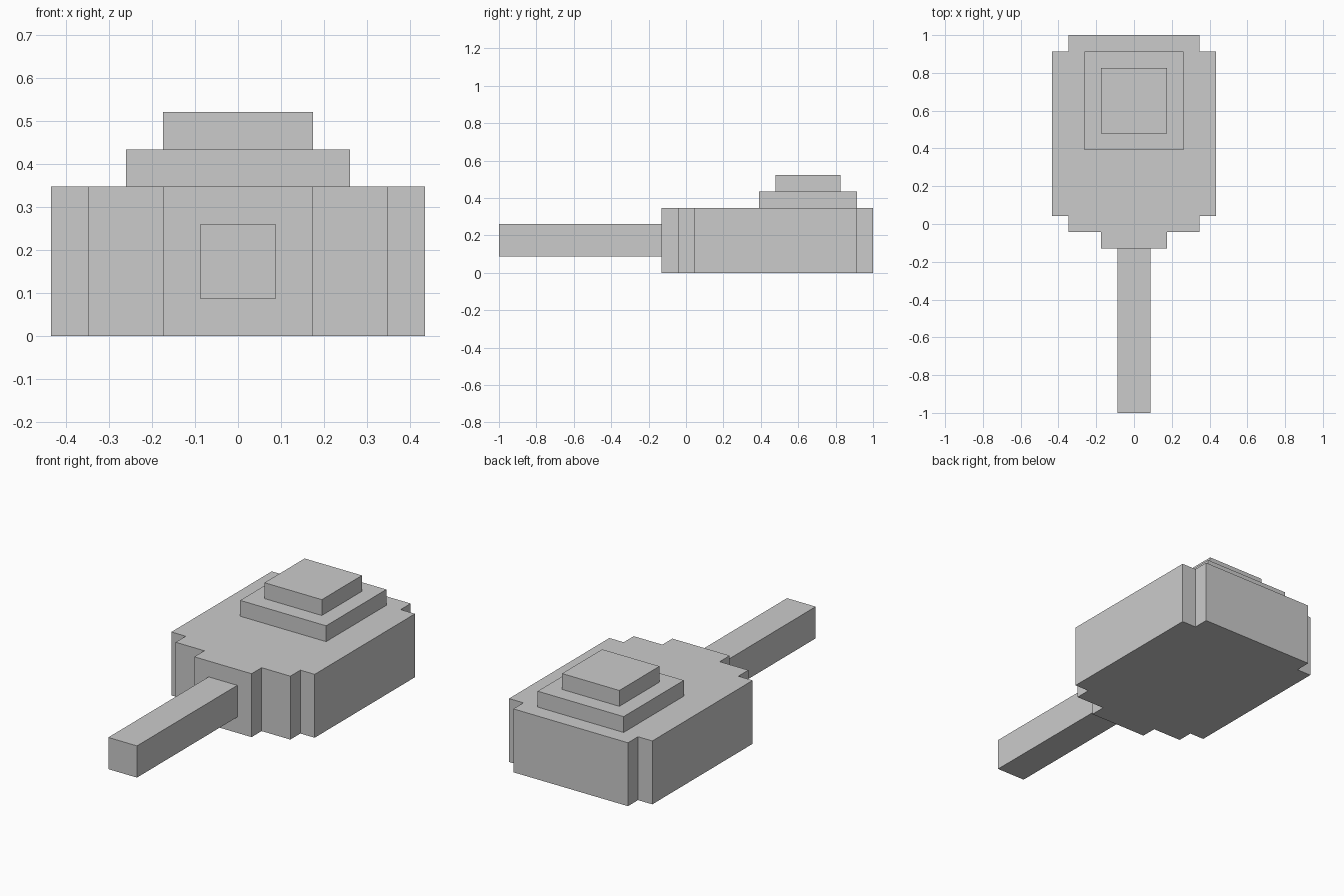
import bpy, bmesh

if "Cube" in bpy.data.objects:
    bpy.data.objects.remove(bpy.data.objects["Cube"])

U = 2 / 23  # block unit: the model is 23 blocks long


def prism(name, outline, z0, z1):
    """Extrude a closed outline (in block units) from z0 to z1."""
    bm = bmesh.new()
    base = bm.faces.new([bm.verts.new((x * U, y * U, z0 * U)) for x, y in outline])
    top = bmesh.ops.extrude_face_region(bm, geom=[base])["geom"]
    verts = [g for g in top if isinstance(g, bmesh.types.BMVert)]
    bmesh.ops.translate(bm, verts=verts, vec=(0, 0, (z1 - z0) * U))
    bmesh.ops.recalc_face_normals(bm, faces=bm.faces)
    mesh = bpy.data.meshes.new(name)
    bm.to_mesh(mesh)
    bm.free()
    obj = bpy.data.objects.new(name, mesh)
    bpy.context.collection.objects.link(obj)
    return obj


def mirrored(half):
    """Complete a right-hand half outline with its left-hand mirror."""
    return half + [(-x, y) for x, y in reversed(half)]


def block(name, half_width, y0, y1, z0, z1):
    return prism(name, mirrored([(half_width, y0), (half_width, y1)]), z0, z1)


# Main body with stepped corners
prism("body", mirrored([(2, -1.5), (2, -0.5), (4, -0.5), (4, 0.5), (5, 0.5),
                        (5, 10.5), (4, 10.5), (4, 11.5)]), 0, 4)

# Stacked raised plates on the top
block("lower_top_plate", 3, 4.5, 10.5, 4, 5)
block("upper_top_plate", 2, 5.5, 9.5, 5, 6)

# Long bar sticking out of the front
block("front_bar", 1, -11.5, -1.5, 1, 3)
